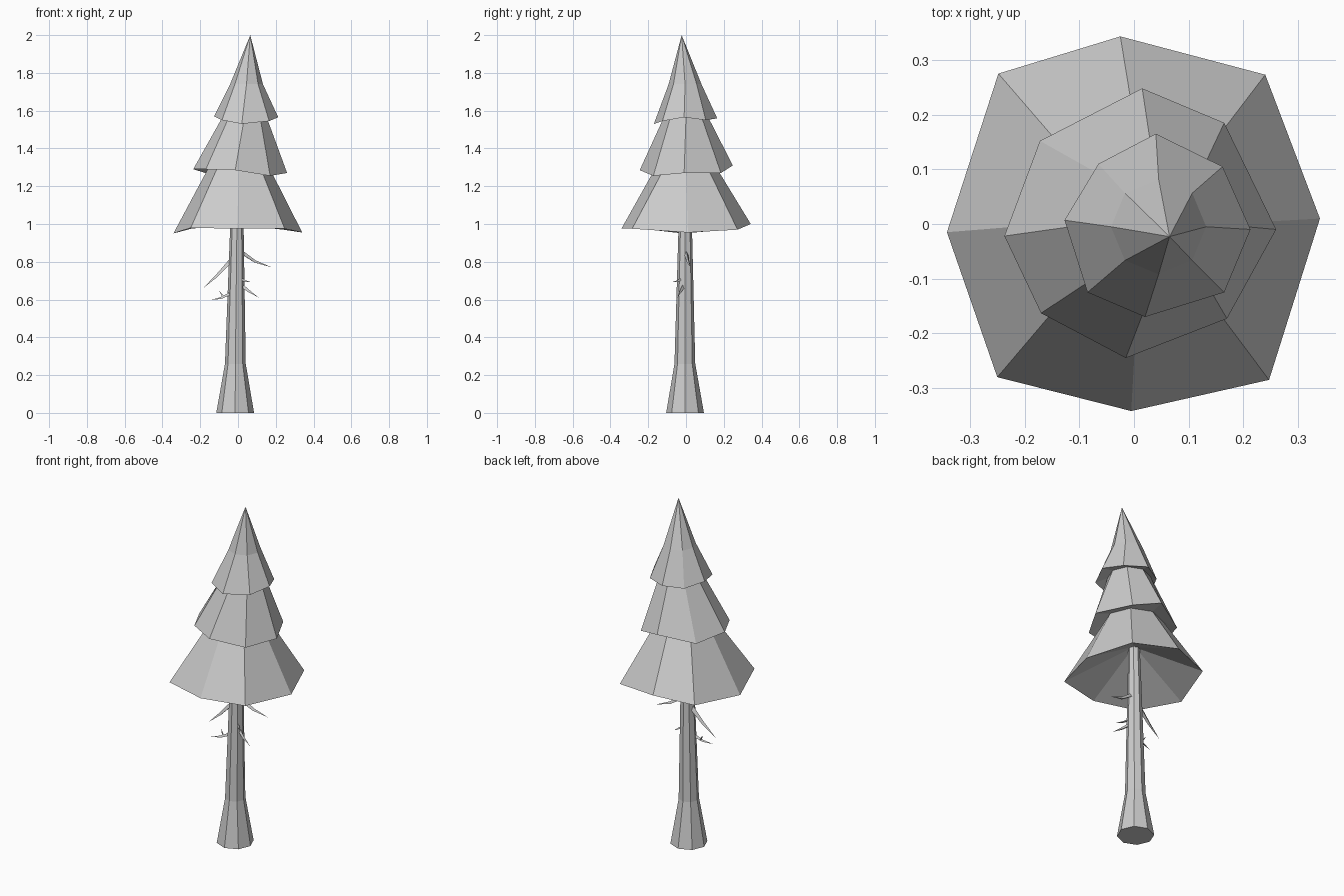
import bpy, math
from mathutils import Vector

if "Cube" in bpy.data.objects:
    bpy.data.objects.remove(bpy.data.objects["Cube"])


def make_object(name, verts, faces):
    mesh = bpy.data.meshes.new(name)
    mesh.from_pydata(verts, [], faces)
    mesh.update()
    obj = bpy.data.objects.new(name, mesh)
    bpy.context.collection.objects.link(obj)
    return obj


def loft(name, rings, cap_start=False, tip=None, cap_end=False):
    """Skin equal-length rings, closing the ends with caps or a tip."""
    n = len(rings[0])
    verts = [v for ring in rings for v in ring]
    faces = []
    for r in range(len(rings) - 1):
        for i in range(n):
            j = (i + 1) % n
            faces.append((r * n + i, r * n + j, (r + 1) * n + j, (r + 1) * n + i))
    last = (len(rings) - 1) * n
    if cap_start:
        faces.append(tuple(reversed(range(n))))
    if cap_end:
        faces.append(tuple(last + i for i in range(n)))
    if tip:
        verts.append(tip)
        faces += [(last + i, last + (i + 1) % n, len(verts) - 1) for i in range(n)]
    return make_object(name, verts, faces)


def ring(x, y, z, r, n=8):
    return [(x + r * math.cos(i * math.tau / n), y + r * math.sin(i * math.tau / n), z)
            for i in range(n)]


# Trunk with flared foot
loft("trunk", [ring(-.015, -.005, 0, .1), ring(-.014, -.006, .26, .055),
               ring(-.006, -.004, .97, .036), ring(0, 0, 1.17, .03)],
     cap_start=True, cap_end=True)

# Foliage: uneven skirt rims, counter-clockwise from +x
low_rim = [(.34, .01, .955), (.24, .273, .97), (-.025, .343, 1.0), (-.248, .275, .975),
           (-.342, -.015, .95), (-.25, -.28, .98), (-.005, -.342, .975), (.247, -.285, .975)]
mid_rim = [(.26, -.01, 1.27), (.165, .185, 1.27), (.015, .248, 1.31), (-.172, .152, 1.27),
           (-.237, -.022, 1.29), (-.17, -.163, 1.29), (-.015, -.245, 1.285), (.17, -.173, 1.255)]
top_rim = [(.213, -.01, 1.565), (.162, .105, 1.55), (.04, .165, 1.56), (-.065, .11, 1.55),
           (-.127, .007, 1.57), (-.085, -.125, 1.55), (.02, -.17, 1.53), (.165, -.125, 1.545)]
loft("foliage", [ring(0, 0, 1.14, .03), low_rim, ring(.005, 0, 1.3, .16), mid_rim,
                 ring(.035, 0, 1.57, .115), top_rim, ring(.045, -.005, 1.74, .087)],
     tip=(.065, -.023, 2.0))


# Dead twigs: tapered three-sided spikes with a bend
def twig(name, start, bend, tip, r):
    a, b, t = Vector(start), Vector(bend), Vector(tip)
    side = (t - a).cross(Vector((0, 0, 1))).normalized()
    up = side.cross(t - a).normalized()

    def section(c, rad):
        return [c + rad * (math.cos(k * math.tau / 3) * up - math.sin(k * math.tau / 3) * side)
                for k in range(3)]
    loft(name, [section(a, r), section(b, r * .65)], cap_start=True, tip=tuple(t))


twig("twig_left_long", (-.03, 0, .81), (-.11, -.005, .725), (-.185, -.01, .66), .014)
twig("twig_right_upper", (.015, 0, .85), (.09, .012, .80), (.18, .025, .77), .013)
twig("twig_right_lower", (.01, -.01, .68), (.055, -.03, .645), (.11, -.045, .61), .012)
twig("twig_right_small", (.01, -.02, .71), (.04, -.045, .697), (.07, -.075, .692), .008)
twig("twig_left_lower", (-.04, -.02, .63), (-.09, -.03, .607), (-.145, -.045, .597), .01)
twig("twig_left_fork", (-.075, -.027, .61), (-.088, -.02, .63), (-.1, -.015, .645), .006)
